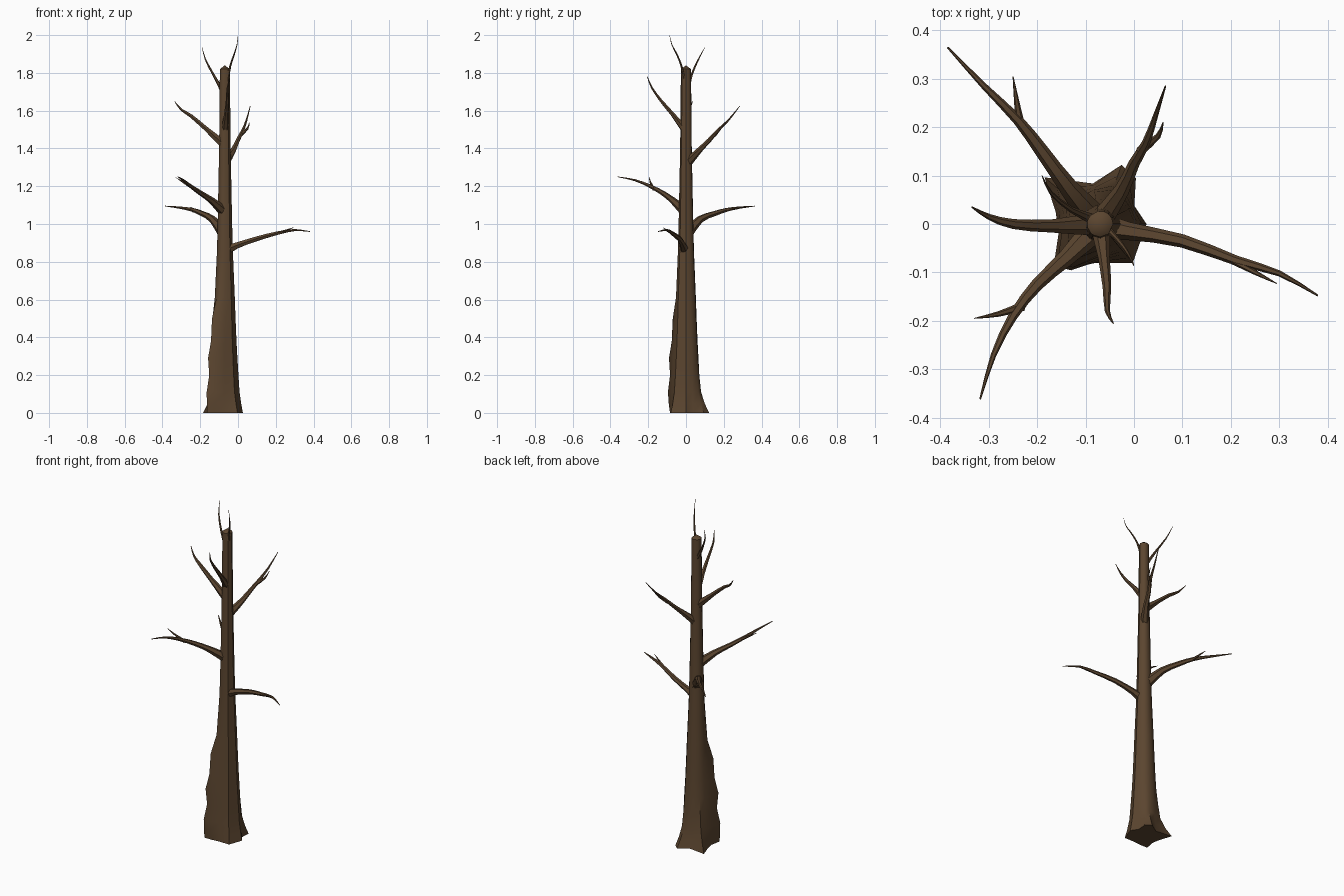
import bpy, bmesh, math
from mathutils import Vector

if "Cube" in bpy.data.objects:
    bpy.data.objects.remove(bpy.data.objects["Cube"])

bark = bpy.data.materials.new("brown bark")
bark.diffuse_color = (0.105, 0.060, 0.029, 1)
bark.use_nodes = True
bark.node_tree.nodes["Principled BSDF"].inputs["Base Color"].default_value = bark.diffuse_color
CX = -0.07  # trunk axis


def finish(bm, name):
    bmesh.ops.recalc_face_normals(bm, faces=bm.faces)
    me = bpy.data.meshes.new(name)
    bm.to_mesh(me)
    bm.free()
    me.materials.append(bark)
    ob = bpy.data.objects.new(name, me)
    bpy.context.collection.objects.link(ob)
    bpy.ops.object.select_all(action='DESELECT')
    ob.select_set(True)
    bpy.context.view_layer.objects.active = ob
    bpy.ops.object.shade_smooth_by_angle(angle=math.radians(38))
    return ob


def skin(bm, rings):
    n = len(rings[0])
    for a, b in zip(rings, rings[1:]):
        for i in range(n):
            j = (i + 1) % n
            bm.faces.new((a[i], a[j], b[j], b[i]))


# Trunk: rings with root flare at the base and a lumpy buttress at the front left
angles = [0, 28, 52, 70, 100, 140, 165, 195, 222, 238, 270, 310]
base = [.096, .08, .12, .13, .085, .15, .095, .085, .125, .10, .08, .105]
ridge = {195: 0.3, 222: 1.0, 238: 0.75}
levels = [  # z, core radius, flare share, buttress
    (0, .080, 1.0, 0), (.05, .078, .55, .025), (.11, .075, .2, .045),
    (.20, .071, .08, .036), (.29, .067, 0, .052), (.38, .062, 0, .036),
    (.50, .057, 0, .034), (.61, .053, 0, .006), (.85, .043, 0, 0),
    (1.0, .039, 0, 0), (1.4, .031, 0, 0), (1.82, .027, 0, 0)]
bm = bmesh.new()
rings = []
for z, core, flare, butt in levels:
    ring = []
    for a, b in zip(angles, base):
        r = core + (b - .08) * flare + butt * ridge.get(a, 0)
        t = math.radians(a)
        ring.append(bm.verts.new((CX + r * math.cos(t), r * math.sin(t), z)))
    rings.append(ring)
skin(bm, rings)
bm.faces.new(rings[0])
tip = bm.verts.new((CX, 0, 1.84))
for i in range(12):
    bm.faces.new((rings[-1][i], rings[-1][(i + 1) % 12], tip))
finish(bm, "trunk")


# Branches: tapered six-sided tubes along a smoothed path
def branch(name, pts, r0, flare=1.5, sides=6, steps=2):
    P = [Vector(p) for p in pts]
    P = [2 * P[0] - P[1]] + P + [2 * P[-1] - P[-2]]
    path = []
    for i in range(1, len(P) - 2):
        a, b, c, d = P[i - 1:i + 3]
        for k in range(steps):
            t = k / steps
            path.append(0.5 * (2 * b + (c - a) * t + (2 * a - 5 * b + 4 * c - d) * t * t
                               + (3 * b - a - 3 * c + d) * t ** 3))
    path.append(P[-2])
    bm = bmesh.new()
    rings = []
    n = len(path) - 1
    for i, p in enumerate(path):
        d = (path[min(i + 1, n)] - path[max(i - 1, 0)]).normalized()
        u = d.cross(Vector((0, 0, 1))).normalized()
        v = u.cross(d)
        f = i / n
        r = r0 * (1 - f ** 1.3 * 0.9) * (1 + (flare - 1) * max(0, 1 - f * 4))
        rings.append([bm.verts.new(p + r * (u * math.cos(k * math.tau / sides)
                                            + v * math.sin(k * math.tau / sides)))
                      for k in range(sides)])
    skin(bm, rings)
    bm.faces.new(rings[0])
    bm.faces.new(rings[-1])
    finish(bm, name)


branch("right_branch", [(-.07, -.005, .855), (-.01, -.015, .885), (.1, -.035, .922),
                        (.21, -.075, .952), (.30, -.102, .968), (.38, -.148, .96)], .019)
branch("right_twig", [(.19, -.068, .948), (.25, -.10, .965), (.295, -.123, .982)], .008, 1.1)
branch("front_left_branch", [(-.08, -.01, 1.07), (-.14, -.07, 1.125), (-.20, -.125, 1.165),
                             (-.25, -.19, 1.20), (-.29, -.27, 1.232), (-.318, -.362, 1.25)], .018)
branch("front_left_twig", [(-.23, -.17, 1.185), (-.28, -.186, 1.215), (-.33, -.195, 1.247)], .009, 1.1)
branch("back_left_branch", [(-.08, .01, .955), (-.135, .075, 1.025), (-.19, .15, 1.055),
                            (-.24, .215, 1.075), (-.31, .285, 1.087), (-.385, .365, 1.095)], .020)
branch("back_left_twig", [(-.235, .205, 1.07), (-.242, .25, 1.08), (-.25, .305, 1.09)], .009, 1.1)
branch("left_branch", [(-.075, 0, 1.42), (-.17, -.004, 1.505), (-.25, 0, 1.573),
                       (-.30, .015, 1.605), (-.335, .035, 1.648)], .016)
branch("back_right_branch", [(-.07, .005, 1.32), (-.025, .07, 1.39), (.0, .125, 1.445),
                             (.025, .168, 1.495), (.045, .225, 1.55), (.065, .285, 1.625)], .016)
branch("back_right_twig", [(.012, .15, 1.47), (.05, .182, 1.505), (.06, .21, 1.538)], .009, 1.1)
branch("front_branch", [(-.07, 0, 1.49), (-.062, -.07, 1.58), (-.056, -.13, 1.65),
                        (-.055, -.18, 1.72), (-.043, -.205, 1.78)], .014)
branch("top_left_twig", [(-.08, .008, 1.70), (-.13, .03, 1.79), (-.172, .065, 1.87),
                         (-.19, .10, 1.935)], .008)
branch("top_right_twig", [(-.058, -.008, 1.76), (-.04, -.025, 1.84), (-.018, -.052, 1.905),
                          (-.005, -.075, 1.95), (0, -.087, 2.0)], .006)
